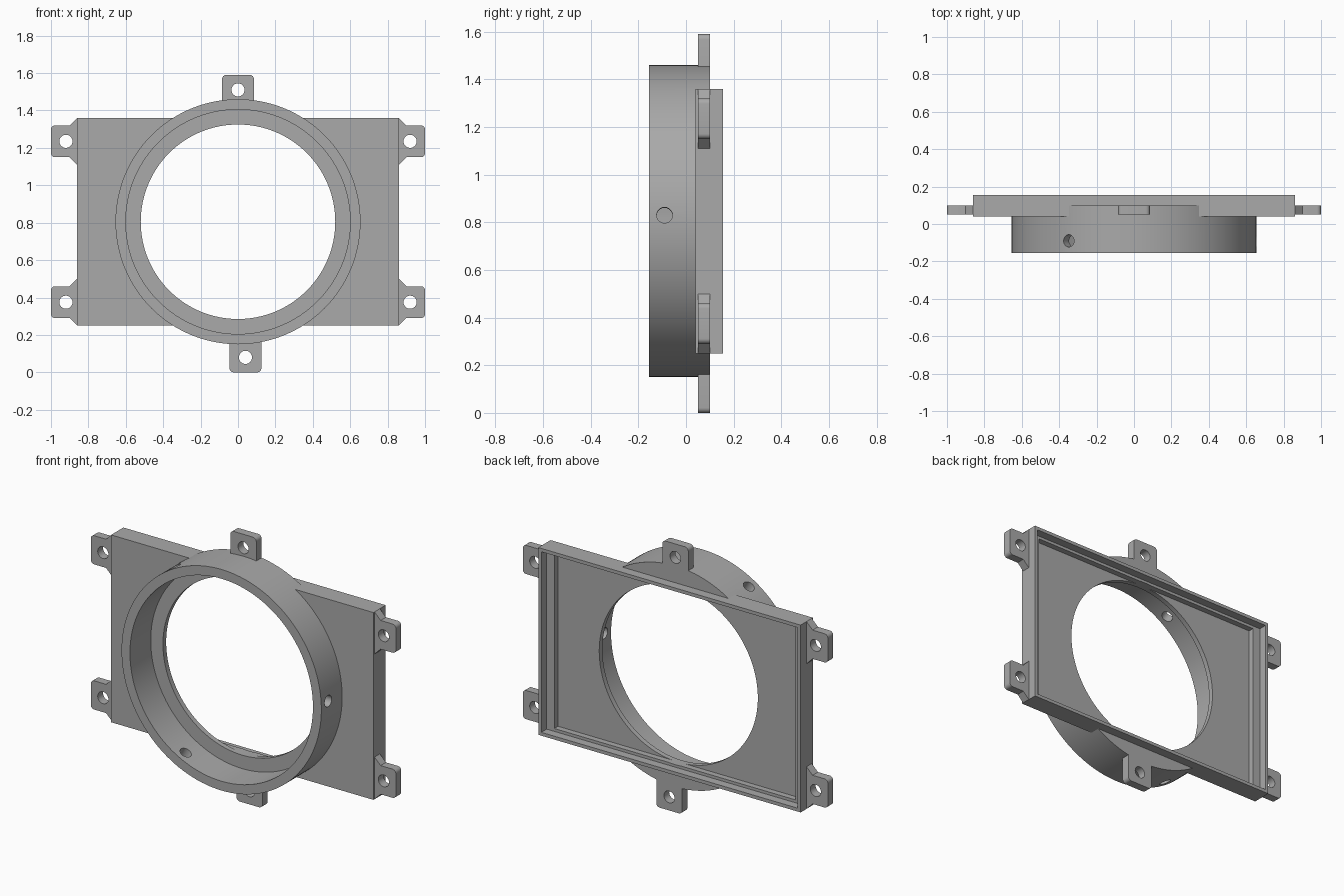
import bpy
import bmesh
from math import cos, sin, pi, radians
from mathutils import Matrix, Vector

if "Cube" in bpy.data.objects:
    bpy.data.objects.remove(bpy.data.objects["Cube"])

CZ = 0.805            # height of the ring centre
W, H = 0.86, 0.555    # half width and half height of the plate
TAB_Y = (0.05, 0.10)

grey = bpy.data.materials.new("grey plastic")
grey.use_nodes = True
grey.diffuse_color = (0.4, 0.4, 0.4, 1)
grey.node_tree.nodes["Principled BSDF"].inputs["Base Color"].default_value = (0.4, 0.4, 0.4, 1)


def to_object(name, bm):
    bmesh.ops.recalc_face_normals(bm, faces=bm.faces)
    mesh = bpy.data.meshes.new(name)
    bm.to_mesh(mesh)
    bm.free()
    obj = bpy.data.objects.new(name, mesh)
    bpy.context.collection.objects.link(obj)
    mesh.materials.append(grey)
    return obj


def box(name, hx, hz, y0, y1):
    bm = bmesh.new()
    bmesh.ops.create_cube(bm, size=1)
    bmesh.ops.scale(bm, vec=(2 * hx, y1 - y0, 2 * hz), verts=bm.verts)
    bmesh.ops.translate(bm, vec=(0, (y0 + y1) / 2, CZ), verts=bm.verts)
    return to_object(name, bm)


def cylinder(name, r, centre, direction, length, sides=128):
    bm = bmesh.new()
    turn = Vector(direction).to_track_quat('Z', 'Y').to_matrix().to_4x4()
    bmesh.ops.create_cone(bm, cap_ends=True, segments=sides, radius1=r, radius2=r,
                          depth=length, matrix=Matrix.Translation(centre) @ turn)
    return to_object(name, bm)


def disc(name, r, y0, y1, x=0, z=CZ, sides=128):
    return cylinder(name, r, (x, (y0 + y1) / 2, z), (0, 1, 0), y1 - y0, sides)


def combine(obj, other, operation):
    mod = obj.modifiers.new("combine", 'BOOLEAN')
    mod.operation, mod.solver, mod.object = operation, 'EXACT', other
    bpy.context.view_layer.objects.active = obj
    bpy.ops.object.modifier_apply(modifier=mod.name)
    bpy.data.objects.remove(other)


def smooth(obj):
    bpy.ops.object.select_all(action='DESELECT')
    obj.select_set(True)
    bpy.context.view_layer.objects.active = obj
    bpy.ops.object.shade_smooth_by_angle(angle=radians(30))


# Plate with the ring fused to its front
body = box("plate_and_ring", W, H, 0.04, 0.155)
combine(body, disc("ring", 0.655, -0.155, 0.10), 'UNION')

# Ring socket, through opening, and the stepped recess in the back
combine(body, disc("socket", 0.60, -0.3, 0.04), 'DIFFERENCE')
combine(body, box("outer_recess", W - 0.02, H - 0.02, 0.105, 0.3), 'DIFFERENCE')
combine(body, box("inner_recess", W - 0.07, H - 0.037, 0.07, 0.3), 'DIFFERENCE')
combine(body, disc("opening", 0.52, -0.3, 0.3), 'DIFFERENCE')

# Three screw holes through the ring wall
for k in range(3):
    a = radians(2.2 + 120 * k)
    d = Vector((cos(a), 0, sin(a)))
    combine(body, cylinder("screw_hole", 0.033, d * 0.63 + Vector((0, -0.09, CZ)), d, 0.2, 32),
            'DIFFERENCE')
smooth(body)


def corner(x, z, start, r=0.022):
    """Quarter-round outline corner with its arc centre inset from (x, z)."""
    cx = x - r * (1 if cos(start + pi / 4) > 0 else -1)
    cz = z - r * (1 if sin(start + pi / 4) > 0 else -1)
    return [(cx + r * cos(start + t * pi / 12), cz + r * sin(start + t * pi / 12))
            for t in range(7)]


def tab(name, outline, hole):
    bm = bmesh.new()
    face = bm.faces.new([bm.verts.new((x, TAB_Y[0], z)) for x, z in outline])
    out = bmesh.ops.extrude_face_region(bm, geom=[face])
    verts = [v for v in out["geom"] if isinstance(v, bmesh.types.BMVert)]
    bmesh.ops.translate(bm, vec=(0, TAB_Y[1] - TAB_Y[0], 0), verts=verts)
    obj = to_object(name, bm)
    combine(obj, disc("tab_hole", 0.035, -0.3, 0.3, hole[0], hole[1], 32), 'DIFFERENCE')
    smooth(obj)


# Top and bottom tabs
tab("top_tab", [(-0.085, 1.44), (0.085, 1.44)] + corner(0.085, 1.59, 0)
    + corner(-0.085, 1.59, pi / 2), (0, 1.51))
tab("bottom_tab", [(0.125, 0.17), (-0.045, 0.17)] + corner(-0.045, 0, pi)
    + corner(0.125, 0, 1.5 * pi), (0.04, 0.08))

# Four side tabs with sloped roots
for side, s in (("left", 1), ("right", -1)):
    for level, z in (("upper", 1.235), ("lower", 0.375)):
        root = [(W, z + 0.125), (W, z - 0.125), (0.90, z - 0.085)]
        pts = root + corner(1, z - 0.085, 1.5 * pi) + corner(1, z + 0.085, 0) + [(0.90, z + 0.085)]
        tab(f"{level}_{side}_tab", [(s * x, h) for x, h in pts], (s * 0.92, z))
